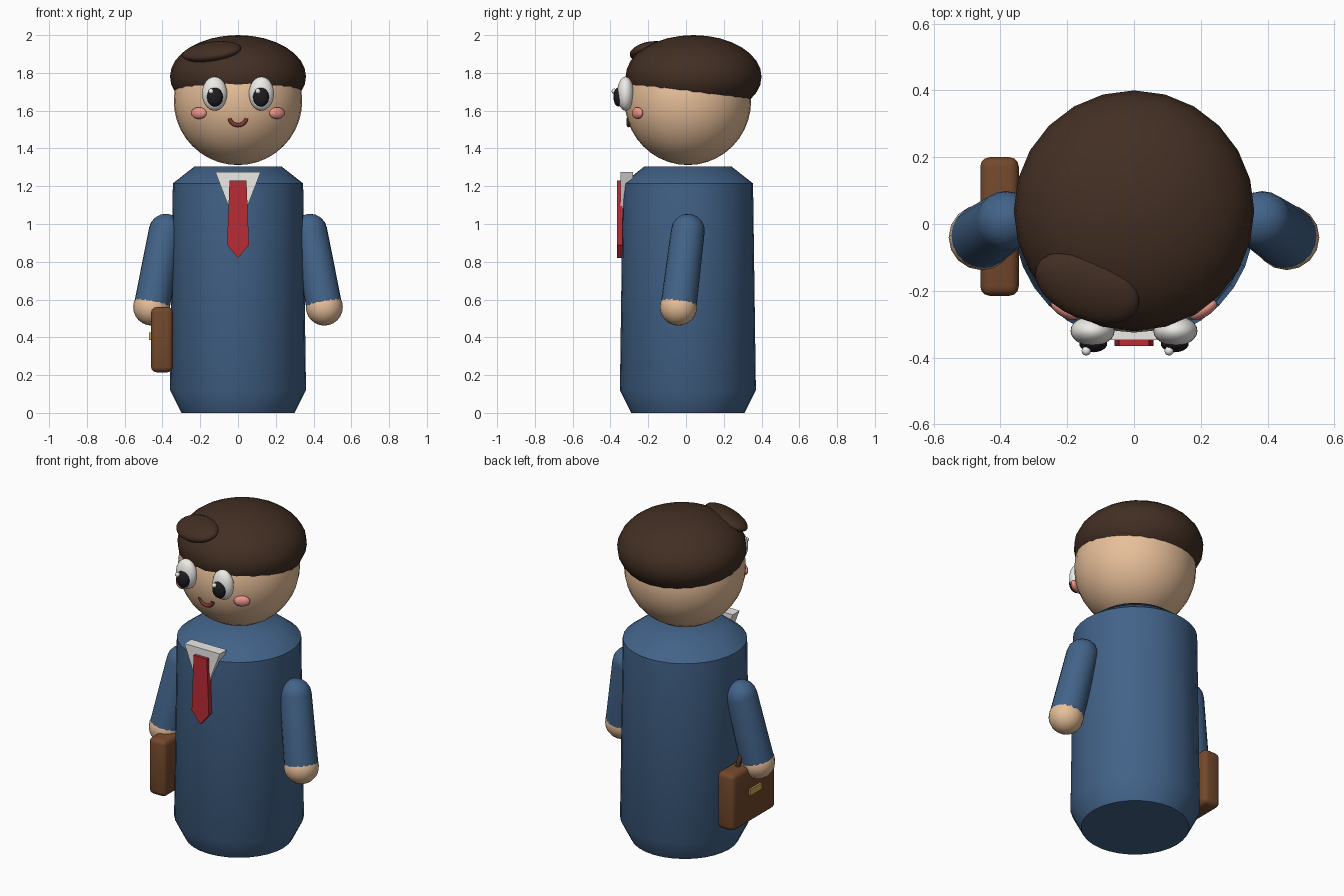
import bpy, bmesh, math
from mathutils import Vector, Matrix, Euler

if "Cube" in bpy.data.objects:
    bpy.data.objects.remove(bpy.data.objects["Cube"])


def mat(name, rgb):
    m = bpy.data.materials.new(name)
    m.diffuse_color = (*rgb, 1)
    m.use_nodes = True
    m.node_tree.nodes["Principled BSDF"].inputs["Base Color"].default_value = m.diffuse_color
    return m


SUIT = mat("suit_blue", (0.055, 0.125, 0.25))
SKIN = mat("skin", (0.80, 0.52, 0.32))
HAIR = mat("hair_brown", (0.055, 0.028, 0.017))
WHITE = mat("white", (0.85, 0.83, 0.80))
BLACK = mat("black", (0.012, 0.012, 0.015))
PINK = mat("pink", (0.85, 0.30, 0.25))
LIP = mat("lip", (0.22, 0.04, 0.03))
RED = mat("tie_red", (0.50, 0.025, 0.035))
LEATHER = mat("leather", (0.17, 0.065, 0.025))
DARK = mat("dark_leather", (0.07, 0.025, 0.015))
GOLD = mat("gold", (0.60, 0.42, 0.08))


def finish(name, bm, material, smooth=True, angle=50):
    bmesh.ops.recalc_face_normals(bm, faces=bm.faces)
    me = bpy.data.meshes.new(name)
    bm.to_mesh(me)
    bm.free()
    me.materials.append(material)
    ob = bpy.data.objects.new(name, me)
    bpy.context.collection.objects.link(ob)
    if smooth:
        bpy.ops.object.select_all(action='DESELECT')
        ob.select_set(True)
        bpy.context.view_layer.objects.active = ob
        bpy.ops.object.shade_smooth_by_angle(angle=math.radians(angle))
    return ob


def ball(name, loc, radii, material, rot=(0, 0, 0), seg=24, rings=16):
    bm = bmesh.new()
    m = Matrix.LocRotScale(Vector(loc), Euler([math.radians(a) for a in rot]), Vector(radii))
    bmesh.ops.create_uvsphere(bm, u_segments=seg, v_segments=rings, radius=1, matrix=m)
    return finish(name, bm, material)


def lathe(name, profile, material, matrix, seg=24):
    bm = bmesh.new()
    rows = []
    for r, z in profile:
        rows.append([bm.verts.new(matrix @ Vector((r * math.cos(t), r * math.sin(t), z)))
                     for t in (2 * math.pi * i / seg for i in range(seg))])
    for a, b in zip(rows, rows[1:]):
        for i in range(seg):
            j = (i + 1) % seg
            bm.faces.new((a[i], a[j], b[j], b[i]))
    bm.faces.new(rows[0])
    bm.faces.new(rows[-1])
    return finish(name, bm, material)


def plate(name, outline, y0, y1, material):
    bm = bmesh.new()
    f = bm.faces.new([bm.verts.new((x, y0, z)) for x, z in outline])
    ext = bmesh.ops.extrude_face_region(bm, geom=[f])
    verts = [v for v in ext["geom"] if isinstance(v, bmesh.types.BMVert)]
    bmesh.ops.translate(bm, verts=verts, vec=(0, y1 - y0, 0))
    # closed solid: keep both caps
    if len([p for p in bm.faces if len(p.verts) == len(outline)]) < 2:
        bm.faces.new([v for v in bm.verts if v not in verts])
    return finish(name, bm, material, smooth=False)


def box(name, lo, hi, material, bevel):
    lo, hi = Vector(lo), Vector(hi)
    bm = bmesh.new()
    bmesh.ops.create_cube(bm, size=1, matrix=Matrix.LocRotScale((lo + hi) / 2, None, hi - lo))
    if bevel:
        bmesh.ops.bevel(bm, geom=bm.edges[:], offset=bevel, segments=3, profile=0.5, affect='EDGES')
    return finish(name, bm, material, angle=35)


def arc_tube(name, center, radius, thick, a0, a1, axis, material):
    # circular arc of tube in the xz or yz plane
    bm = bmesh.new()
    c, rows, n, k = Vector(center), [], 16, 8
    for i in range(n + 1):
        t = math.radians(a0 + (a1 - a0) * i / n)
        h = Vector((1, 0, 0)) if axis == 'x' else Vector((0, 1, 0))
        side = Vector((0, 1, 0)) if axis == 'x' else Vector((1, 0, 0))
        out = h * math.cos(t) + Vector((0, 0, 1)) * math.sin(t)
        rows.append([bm.verts.new(c + out * radius + thick * (out * math.cos(p) + side * math.sin(p)))
                     for p in (2 * math.pi * q / k for q in range(k))])
    for a, b in zip(rows, rows[1:]):
        for i in range(k):
            j = (i + 1) % k
            bm.faces.new((a[i], a[j], b[j], b[i]))
    bm.faces.new(rows[0])
    bm.faces.new(rows[-1])
    return finish(name, bm, material)


# suit body
lathe("body", [(0.30, 0), (0.36, 0.12), (0.345, 1.215), (0.23, 1.305)], SUIT,
      Matrix.Translation((0, 0.01, 0)), seg=32)

# head and hair
ball("head", (0, 0.01, 1.652), (0.34, 0.335, 0.34), SKIN, seg=32, rings=20)
ball("hair_cap", (0, 0.04, 1.78), (0.36, 0.36, 0.22), HAIR)
ball("hair_tuft", (-0.14, -0.19, 1.912), (0.165, 0.10, 0.045), HAIR, rot=(20, -5, -22))

# face and arms, both sides
for s, side in ((-1, "right"), (1, "left")):
    ball(side + "_eye", (s * 0.124, -0.32, 1.69), (0.066, 0.045, 0.09), WHITE)
    ball(side + "_pupil", (s * 0.122, -0.358, 1.672), (0.042, 0.026, 0.05), BLACK)
    ball(side + "_eye_glint", (s * 0.124 - 0.019, -0.38, 1.703), (0.014,) * 3, WHITE, seg=12, rings=8)
    ball(side + "_cheek", (s * 0.207, -0.257, 1.587), (0.046, 0.022, 0.031), PINK, rot=(0, 0, s * 30))

    # sleeve: tapered tube with a domed shoulder
    top, hand = Vector((s * 0.383, 0.01, 0.965)), Vector((s * 0.457, -0.04, 0.56))
    d = hand - top
    rot = Vector((0, 0, -1)).rotation_difference(d.normalized()).to_matrix().to_4x4()
    r = 0.089
    dome = [(r * math.cos(a), r * math.sin(a)) for a in (math.radians(q) for q in (0, 20, 40, 60, 78, 88))]
    lathe(side + "_sleeve", [(0.095, -d.length + 0.02)] + dome, SUIT,
          Matrix.Translation(top) @ rot, seg=20)
    ball(side + "_hand", hand, (0.098,) * 3, SKIN, seg=16, rings=12)

arc_tube("mouth", (0, -0.303, 1.568), 0.045, 0.011, 190, 350, 'x', LIP)

# shirt front and tie
plate("shirt_front", [(-0.12, 1.275), (0.12, 1.275), (0, 0.965)], -0.347, -0.28, WHITE)
plate("tie", [(-0.045, 1.23), (0.045, 1.23), (0.058, 0.89), (0, 0.82), (-0.058, 0.89)],
      -0.365, -0.335, RED)

# briefcase
box("briefcase", (-0.46, -0.215, 0.215), (-0.345, 0.20, 0.56), LEATHER, 0.028)
box("briefcase_clasp", (-0.471, -0.06, 0.387), (-0.45, 0.05, 0.425), GOLD, 0)
arc_tube("briefcase_handle", (-0.402, -0.008, 0.55), 0.08, 0.014, 0, 180, 'y', DARK)
